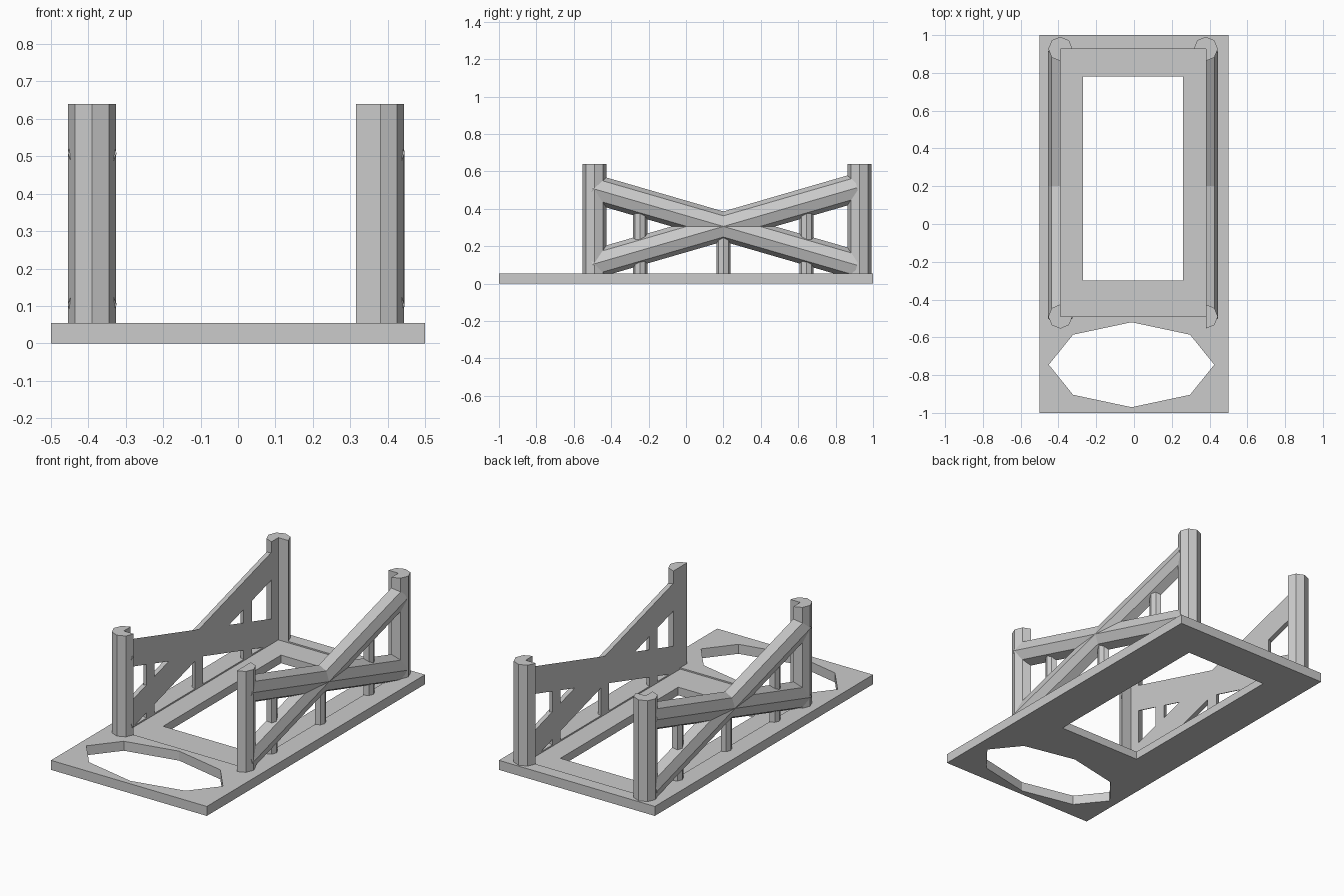
import bpy
from math import pi, cos, sin, atan2, hypot
from mathutils import Matrix, Vector
import bmesh

old = bpy.data.objects.get("Cube")
if old:
    bpy.data.objects.remove(old, do_unlink=True)

grey = bpy.data.materials.new("plain grey")
grey.use_nodes = True
grey.diffuse_color = (0.6, 0.6, 0.6, 1)
grey.node_tree.nodes["Principled BSDF"].inputs["Base Color"].default_value = (0.6, 0.6, 0.6, 1)


def prism(name, points, z0, z1):
    """Upright solid from a flat outline."""
    bm = bmesh.new()
    face = bm.faces.new([bm.verts.new((x, y, z0)) for x, y in points])
    top = bmesh.ops.extrude_face_region(bm, geom=[face])["geom"]
    bmesh.ops.translate(bm, vec=(0, 0, z1 - z0),
                        verts=[v for v in top if isinstance(v, bmesh.types.BMVert)])
    bmesh.ops.recalc_face_normals(bm, faces=bm.faces)
    mesh = bpy.data.meshes.new(name)
    bm.to_mesh(mesh)
    bm.free()
    mesh.materials.append(grey)
    obj = bpy.data.objects.new(name, mesh)
    bpy.context.collection.objects.link(obj)
    return obj


def box(name, x0, x1, y0, y1, z0, z1):
    return prism(name, [(x0, y0), (x1, y0), (x1, y1), (x0, y1)], z0, z1)


def octagon(cx, cy, rx, ry):
    return [(cx + rx * cos(i * pi / 4), cy + ry * sin(i * pi / 4)) for i in range(8)]


def cut(obj, *cutters):
    for cutter in cutters:
        mod = obj.modifiers.new("cut", 'BOOLEAN')
        mod.operation = 'DIFFERENCE'
        mod.solver = 'EXACT'
        mod.object = cutter
        bpy.context.view_layer.objects.active = obj
        bpy.ops.object.modifier_apply(modifier=mod.name)


LEFT, RIGHT, FRONT, BACK = -0.39, 0.38, -0.49, 0.927
PLATE_TOP, FLOOR, POST_TOP = 0.055, 0.047, 0.64
MID_Y, MID_Z = 0.2, 0.306

# Cutters: inner clearance, front corner clearance and the plate openings
inner = box("inner_cutter", LEFT, RIGHT, FRONT, BACK, FLOOR, 1)
corner = box("corner_cutter", 0, RIGHT, -0.6, -0.4, PLATE_TOP, 1)
window = box("window_cutter", -0.27, 0.26, -0.3, 0.78, -1, 1)
oval = prism("oval_cutter", octagon(-0.013, -0.745, 0.438, 0.225), -1, 1)

# Base plate
plate = box("base_plate", -0.5, 0.5, -1, 1, 0, PLATE_TOP)
cut(plate, inner, window, oval)

for side, x in (("right", LEFT), ("left", RIGHT)):
    cutters = (inner, corner) if x > 0 else (inner,)

    # Corner posts
    for end, y in (("front", FRONT), ("back", BACK)):
        post = prism(f"{end}_{side}_post", octagon(x, y, 0.064, 0.064), 0.02, POST_TOP)
        cut(post, *cutters)

    # Crossed rails
    for name, slope in (("falling", -0.29), ("rising", 0.29)):
        y0, y1 = -0.5, 0.915
        a = Vector((x, y0, MID_Z + slope * (y0 - MID_Y)))
        b = Vector((x, y1, MID_Z + slope * (y1 - MID_Y)))
        rail = prism(f"{side}_{name}_rail", octagon(0, 0, 0.065, 0.077), 0, (b - a).length)
        tilt = atan2(b.y - a.y, b.z - a.z)
        rail.data.transform(Matrix.Translation(a) @ Matrix.Rotation(-tilt, 4, 'X'))
        cut(rail, *cutters)

    # Upright struts under the rails
    for name, y, top in (("front", -0.245, 0.43), ("middle", MID_Y, 0.3), ("back", 0.645, 0.43)):
        strut = prism(f"{side}_{name}_strut", octagon(x, y, 0.038, 0.038), 0.02, top)
        cut(strut, inner)

for helper in (inner, corner, window, oval):
    bpy.data.objects.remove(helper, do_unlink=True)
